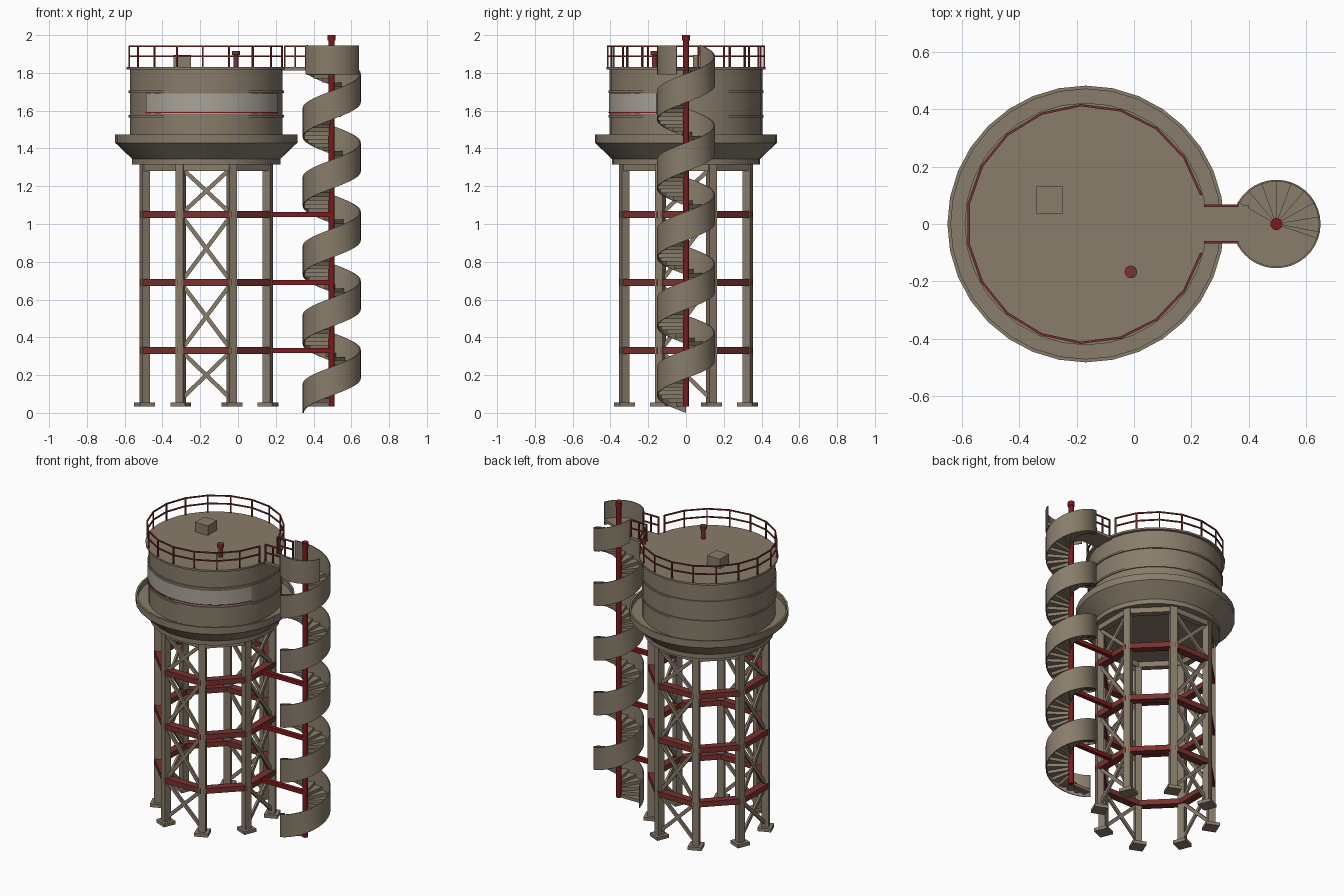
import bpy, bmesh, math
from mathutils import Vector, Matrix

if "Cube" in bpy.data.objects:
    bpy.data.objects.remove(bpy.data.objects["Cube"])

TC = Vector((-0.168, 0, 0))      # tank axis
SC = Vector((0.496, 0, 0))       # stair axis
ROOF, GROUND, RAIL = 1.83, 0.034, 1.945


def material(name, rgb):
    m = bpy.data.materials.new(name)
    m.diffuse_color = (*rgb, 1)
    m.use_nodes = True
    m.node_tree.nodes["Principled BSDF"].inputs["Base Color"].default_value = m.diffuse_color
    return m


TAN = material("tan_paint", (0.25, 0.205, 0.147))
DULL = material("dull_red", (0.19, 0.032, 0.028))
RED = material("bright_red", (0.21, 0.010, 0.012))
PALE = material("pale_grey", (0.40, 0.37, 0.32))


def finish(name, bm, mat, smooth=False):
    bmesh.ops.recalc_face_normals(bm, faces=bm.faces)
    me = bpy.data.meshes.new(name)
    bm.to_mesh(me)
    bm.free()
    me.materials.append(mat)
    ob = bpy.data.objects.new(name, me)
    bpy.context.collection.objects.link(ob)
    if smooth:
        bpy.ops.object.select_all(action='DESELECT')
        ob.select_set(True)
        bpy.context.view_layer.objects.active = ob
        bpy.ops.object.shade_smooth_by_angle(angle=math.radians(30))
    return ob


def polar(c, r, deg, z=0):
    a = math.radians(deg)
    return Vector((c.x + r * math.cos(a), c.y + r * math.sin(a), z))


def box(bm, centre, size, deg=0):
    m = Matrix.Translation(centre) @ Matrix.Rotation(math.radians(deg), 4, 'Z') @ Matrix.Diagonal((*size, 1))
    bmesh.ops.create_cube(bm, size=1, matrix=m)


def beam(bm, p, q, w, h):
    d = q - p
    m = (Matrix.Translation((p + q) / 2) @ d.to_track_quat('X', 'Z').to_matrix().to_4x4()
         @ Matrix.Diagonal((d.length, w, h, 1)))
    bmesh.ops.create_cube(bm, size=1, matrix=m)


def lathe(bm, c, profile, n):
    rings = []
    for r, z in profile:
        if r == 0:
            rings.append([bm.verts.new((c.x, c.y, z))] * n)
        else:
            rings.append([bm.verts.new(polar(c, r, 360 * i / n, z)) for i in range(n)])
    for a, b in zip(rings, rings[1:]):
        for i in range(n):
            j = (i + 1) % n
            f = list(dict.fromkeys((a[i], a[j], b[j], b[i])))
            if len(f) > 2:
                bm.faces.new(f)


def arc(bm, c, r0, r1, samples):
    """Sweep a rectangular section through samples of (angle, low z, high z)."""
    secs = [[bm.verts.new(polar(c, r, a, z)) for r, z in ((r0, lo), (r1, lo), (r1, hi), (r0, hi))]
            for a, lo, hi in samples]
    for s, t in zip(secs, secs[1:]):
        for i in range(4):
            j = (i + 1) % 4
            bm.faces.new((s[i], s[j], t[j], t[i]))
    bm.faces.new(secs[0])
    bm.faces.new(secs[-1][::-1])


def flat(a0, a1, lo, hi, n):
    return [(a0 + (a1 - a0) * i / n, lo, hi) for i in range(n + 1)]


# Tank with flared gutter, two bands and a roof lip
bm = bmesh.new()
profile = [(0, 1.315), (0.393, 1.315), (0.393, 1.345), (0.482, 1.43), (0.482, 1.475),
           (0.470, 1.475), (0.470, 1.44), (0.404, 1.44)]
for z in (1.57, 1.70):
    profile += [(0.404, z - 0.006), (0.411, z - 0.006), (0.411, z + 0.006), (0.404, z + 0.006)]
profile += [(0.404, 1.818), (0.422, 1.818), (0.422, ROOF), (0, ROOF)]
lathe(bm, TC, profile, 32)
finish("water_tank", bm, TAN, True)

# Sign plate wrapped round the front, with a red line
bm = bmesh.new()
arc(bm, TC, 0.400, 0.409, flat(-141.5, -22.5, 1.582, 1.69, 24))
finish("sign_plate", bm, PALE, True)
bm = bmesh.new()
arc(bm, TC, 0.404, 0.411, flat(-141.5, -22.5, 1.588, 1.594, 24))
finish("sign_red_line", bm, RED, True)

# Roof hatch and vent
bm = bmesh.new()
box(bm, (-0.295, 0.084, 1.86), (0.094, 0.094, 0.068))
finish("roof_hatch", bm, TAN)
bm = bmesh.new()
lathe(bm, Vector((-0.011, -0.167, 0)), [(0, ROOF - 0.005), (0.013, ROOF - 0.005), (0.013, 1.895),
                                        (0.022, 1.895), (0.022, 1.917), (0, 1.917)], 16)
finish("roof_vent", bm, DULL, True)

# Legs, feet, top ring and braces
LEG_R = 0.353
ANG = [22.5 + 45 * i for i in range(8)]
LEVELS = [0.33, 0.69, 1.05]
legs, feet, top, ring, brace = (bmesh.new() for _ in range(5))
for i, a in enumerate(ANG):
    b = a + 45
    box(legs, polar(TC, LEG_R, a, 0.68), (0.043, 0.043, 1.27), a)
    box(feet, polar(TC, LEG_R, a, GROUND + 0.011), (0.085, 0.085, 0.022), a)
    beam(top, polar(TC, LEG_R, a, 1.298), polar(TC, LEG_R, b, 1.298), 0.04, 0.036)
    for z in LEVELS:
        beam(ring, polar(TC, LEG_R, a, z), polar(TC, LEG_R, b, z), 0.05, 0.035)
    if i % 2:                    # crossed braces on the four square-on faces
        stops = [0.07] + LEVELS + [1.30]
        for lo, hi in zip(stops, stops[1:]):
            for p, q in ((a, b), (b, a)):
                beam(brace, polar(TC, LEG_R, p, lo), polar(TC, LEG_R, q, hi), 0.014, 0.022)
finish("tower_legs", legs, TAN)
finish("tower_feet", feet, TAN)
finish("top_ring_beams", top, TAN)
finish("red_ring_beams", ring, DULL)
finish("cross_braces", brace, TAN)

# Roof railing: posts with straight rails, open towards the bridge
bm = bmesh.new()
N = 17
pts = [14.6 + (360 - 29.2) * i / N for i in range(N + 1)]
for i, a in enumerate(pts):
    box(bm, polar(TC, 0.414, a, (ROOF + RAIL) / 2), (0.008, 0.008, RAIL - ROOF), a)
    if i < N:
        for z in (RAIL - 0.004, 1.888):
            beam(bm, polar(TC, 0.414, a, z), polar(TC, 0.414, pts[i + 1], z), 0.008, 0.008)
finish("roof_railing", bm, DULL)

# Bridge and its railings
bm = bmesh.new()
box(bm, (0.305, 0, ROOF - 0.009), (0.19, 0.134, 0.018))
finish("bridge_deck", bm, TAN)
bm = bmesh.new()
for y in (-0.064, 0.064):
    for x in (0.247, 0.303, 0.36):
        box(bm, (x, y, (ROOF + RAIL) / 2), (0.008, 0.008, RAIL - ROOF))
    for z in (RAIL - 0.004, 1.888):
        box(bm, (0.3035, y, z), (0.12, 0.008, 0.008))
finish("bridge_railing", bm, DULL)

# Spiral stair: column, arms, treads, landing and solid guard
bm = bmesh.new()
lathe(bm, SC, [(0, GROUND), (0.016, GROUND), (0.016, 1.972), (0.021, 1.972), (0.021, 2.0), (0, 2.0)], 16)
finish("stair_column", bm, RED, True)
bm = bmesh.new()
for z in LEVELS:
    beam(bm, Vector((0.16, 0, z)), Vector((0.496, 0, z)), 0.026, 0.026)
finish("stair_arms", bm, RED)

SWEEP, STEPS, SR = 1770, 88, 0.154
rise = (ROOF - GROUND) / (STEPS + 1)
bm = bmesh.new()
for i in range(STEPS):
    a0, a1 = 180 + SWEEP * i / STEPS, 180 + SWEEP * (i + 1) / STEPS
    z = GROUND + rise * (i + 1)
    arc(bm, SC, 0.012, SR - 0.003, flat(a0, a1, z - rise, z, 2))
finish("stair_treads", bm, TAN)
bm = bmesh.new()
arc(bm, SC, 0.012, SR - 0.003, flat(150, 341, ROOF - 0.018, ROOF, 18))
finish("stair_landing", bm, TAN)
bm = bmesh.new()
n = 177
arc(bm, SC, SR - 0.006, SR, [(180 + SWEEP * i / n, (ROOF - GROUND) * i / n,
                              (ROOF - GROUND) * i / n + 0.152) for i in range(n + 1)])
arc(bm, SC, SR - 0.006, SR, flat(205, 341, 1.792, RAIL, 14))
finish("stair_guard", bm, TAN, True)
